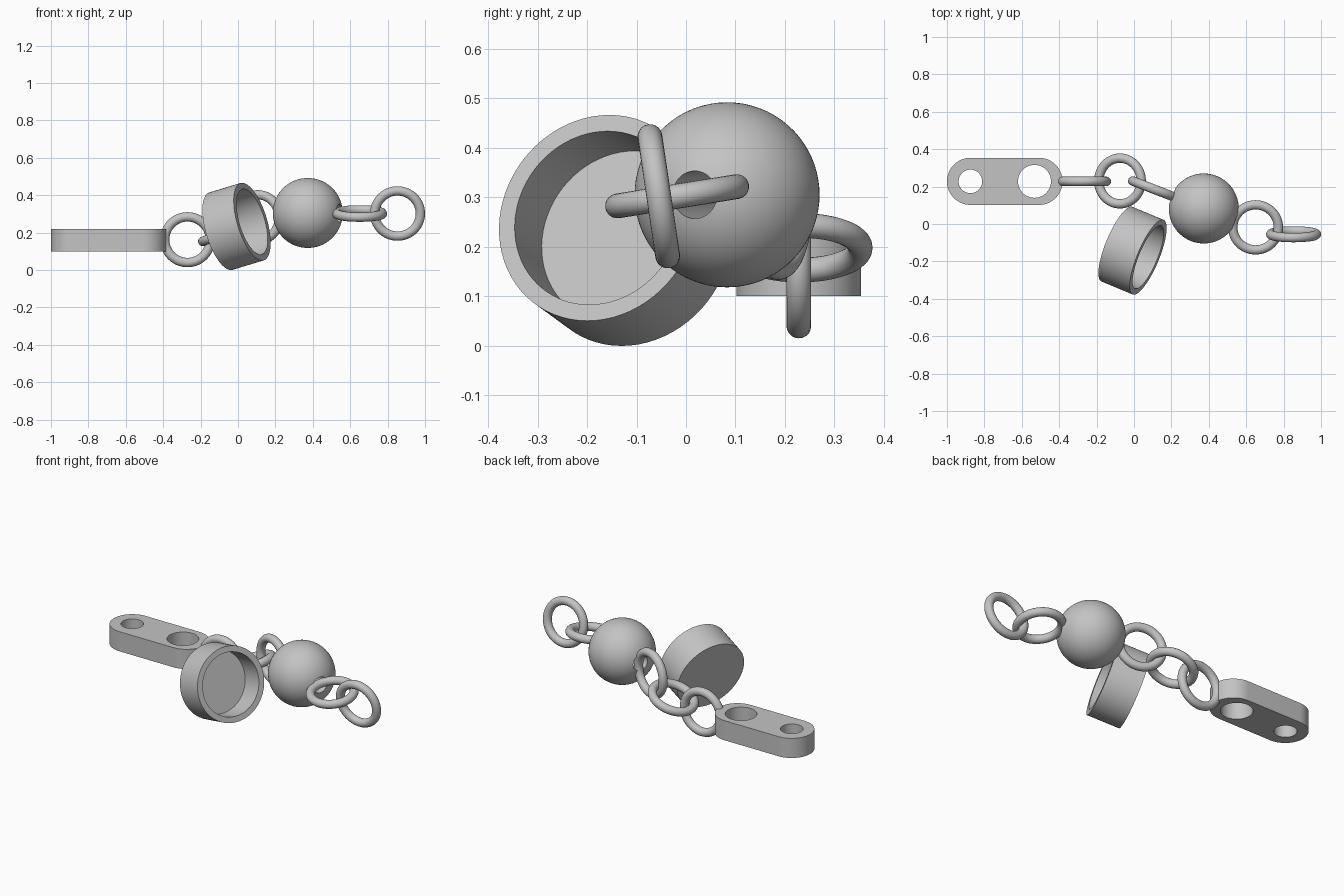
import bpy, bmesh
from math import sin, cos, pi, tau, radians, asin
from mathutils import Vector

cube = bpy.data.objects.get("Cube")
if cube:
    bpy.data.objects.remove(cube, do_unlink=True)

grey = bpy.data.materials.new("plain grey")
grey.use_nodes = True
grey.diffuse_color = (0.55, 0.55, 0.55, 1)
grey.node_tree.nodes["Principled BSDF"].inputs["Base Color"].default_value = grey.diffuse_color


def finish(obj):
    """Give the part its material and smooth its rounded faces."""
    obj.data.materials.clear()
    obj.data.materials.append(grey)
    bpy.ops.object.select_all(action='DESELECT')
    obj.select_set(True)
    bpy.context.view_layer.objects.active = obj
    bpy.ops.object.shade_smooth_by_angle(angle=radians(35))


def lathe(name, profile, center, axis, steps=72):
    """Turn a closed (radius, height) profile round the given axis."""
    bm = bmesh.new()
    verts = [bm.verts.new((r, 0, z)) for r, z in profile]
    edges = [bm.edges.new((verts[i - 1], v)) for i, v in enumerate(verts)
             if verts[i - 1].co.x + v.co.x > 0]
    bmesh.ops.spin(bm, geom=verts + edges, cent=(0, 0, 0), axis=(0, 0, 1),
                   angle=tau, steps=steps)
    bmesh.ops.remove_doubles(bm, verts=bm.verts, dist=1e-5)
    bmesh.ops.recalc_face_normals(bm, faces=bm.faces)
    mesh = bpy.data.meshes.new(name)
    bm.to_mesh(mesh)
    bm.free()
    obj = bpy.data.objects.new(name, mesh)
    bpy.context.collection.objects.link(obj)
    obj.location = center
    obj.rotation_euler = Vector(axis).to_track_quat('Z', 'Y').to_euler()
    finish(obj)


def arc(x, radius, start, end, steps=32):
    angles = [start + (end - start) * i / steps for i in range(steps + 1)]
    return [(x + radius * cos(a), radius * sin(a)) for a in angles]


# Bar: rounded outline with two holes, extruded
def bar(name, outlines, center, thickness):
    curve = bpy.data.curves.new(name, 'CURVE')
    curve.dimensions = '2D'
    curve.fill_mode = 'BOTH'
    curve.extrude = thickness / 2
    for points in outlines:
        spline = curve.splines.new('POLY')
        spline.points.add(len(points) - 1)
        for p, (x, y) in zip(spline.points, points):
            p.co = (x, y, 0, 1)
        spline.use_cyclic_u = True
    obj = bpy.data.objects.new(name, curve)
    bpy.context.collection.objects.link(obj)
    obj.location = center
    bpy.ops.object.select_all(action='DESELECT')
    obj.select_set(True)
    bpy.context.view_layer.objects.active = obj
    bpy.ops.object.convert(target='MESH')
    obj = bpy.context.object
    bm = bmesh.new()
    bm.from_mesh(obj.data)
    bmesh.ops.remove_doubles(bm, verts=bm.verts, dist=1e-5)
    bmesh.ops.recalc_face_normals(bm, faces=bm.faces)
    bm.to_mesh(obj.data)
    bm.free()
    finish(obj)


end_r = 0.126
outline = arc(-0.508, end_r, -pi / 2, pi / 2) + arc(-1 + end_r, end_r, pi / 2, 3 * pi / 2)
holes = [arc(x, r, 0, tau, 48)[:-1] for x, r in ((-0.875, 0.063), (-0.532, 0.088))]
bar("bar", [outline] + holes, (0, 0.228, 0.16), 0.12)

# Chain rings: centre and plane normal
rings = {
    "bar_ring": ((-0.27, 0.228, 0.162), (0, 1, 0)),
    "middle_ring": ((-0.075, 0.23, 0.198), (-0.37, 0, 0.93)),
    "ball_ring": ((0.107, 0.186, 0.28), (0.36, 0.93, 0)),
    "outer_ball_ring": ((0.65, -0.018, 0.302), (0, -0.16, 0.987)),
    "end_ring": ((0.853, -0.055, 0.302), (0, 0.989, 0.147)),
}
for name, (center, normal) in rings.items():
    lathe(name, arc(0.122, 0.025, 0, tau, 20)[:-1], center, normal)

# Ball with a hole bored along the chain
ball_r, hole_r = 0.187, 0.048
limit = pi / 2 - asin(hole_r / ball_r)
lathe("ball", arc(0, ball_r, -limit, limit, 40), (0.373, 0.083, 0.305), (0.93, -0.36, 0))

# Open cup lying on its side
r, wall, half = 0.216, 0.034, 0.094
cup = [(0, -half), (r, -half), (r, half), (r - wall, half),
       (r - wall, -half + 0.04), (0, -half + 0.04)]
lathe("cup", cup, (-0.008, -0.1425, 0.233), (0.89, -0.37, 0.27))
